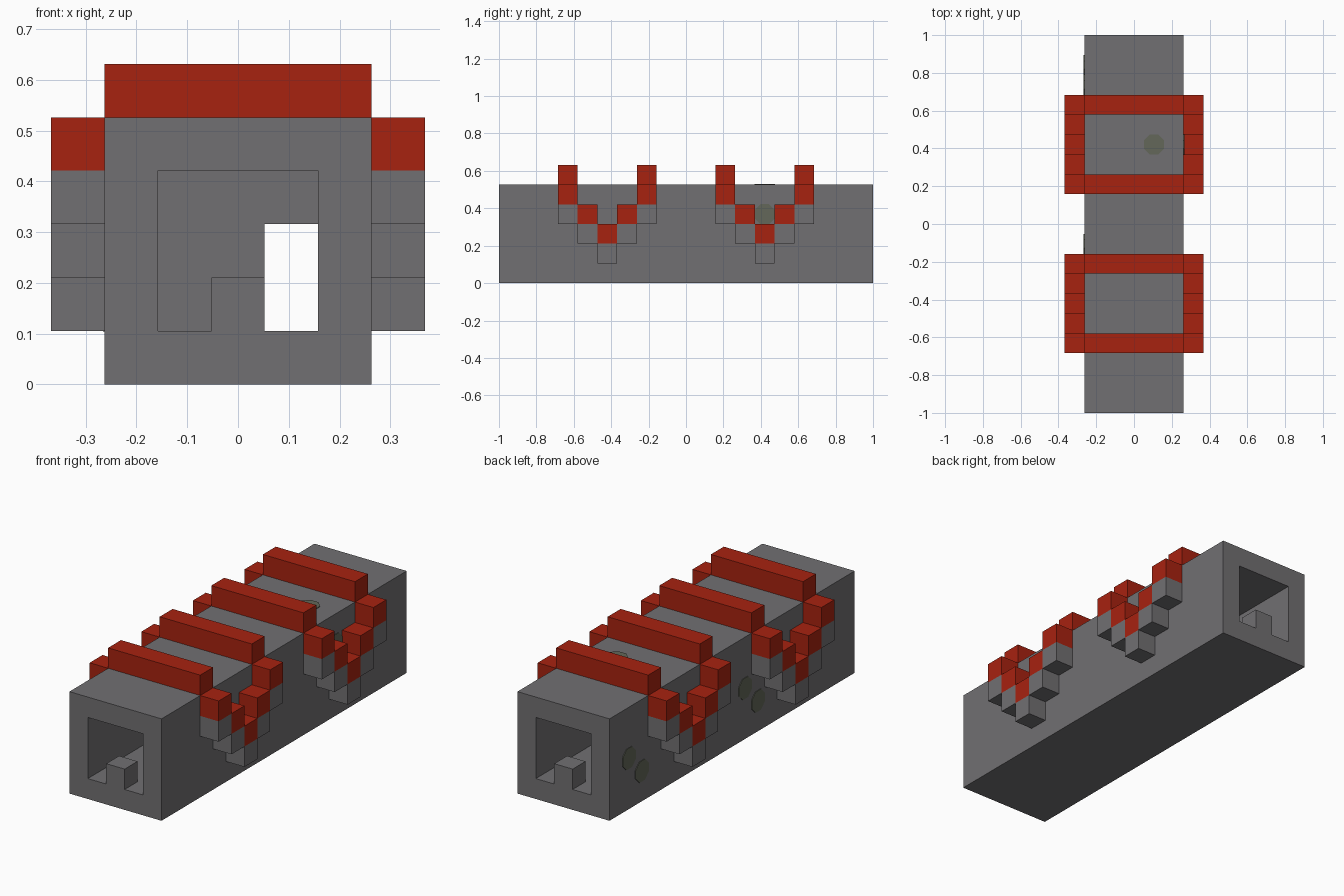
import bpy, bmesh
from mathutils import Vector, Matrix
from math import pi

U = 2 / 19  # one block

cube = bpy.data.objects.get("Cube")
if cube:
    bpy.data.objects.remove(cube, do_unlink=True)


def material(name, rgb):
    m = bpy.data.materials.new(name)
    m.use_nodes = True
    m.diffuse_color = (*rgb, 1)
    m.node_tree.nodes["Principled BSDF"].inputs["Base Color"].default_value = (*rgb, 1)
    return m


STONE = material("grey stone", (0.165, 0.16, 0.168))
RED = material("red trim", (0.39, 0.016, 0.005))
MOSS = material("moss stain", (0.125, 0.135, 0.10))


def finish(name, bm, *mats):
    bmesh.ops.recalc_face_normals(bm, faces=bm.faces)
    mesh = bpy.data.meshes.new(name)
    bm.to_mesh(mesh)
    bm.free()
    for m in mats:
        mesh.materials.append(m)
    ob = bpy.data.objects.new(name, mesh)
    bpy.context.collection.objects.link(ob)
    return ob


def add_box(bm, lo, hi, index=0):
    """Box between two corners given in blocks."""
    lo, hi = Vector(lo) * U, Vector(hi) * U
    mat = Matrix.Translation((lo + hi) / 2) @ Matrix.Diagonal((*(hi - lo), 1))
    verts = bmesh.ops.create_cube(bm, size=1, matrix=mat)["verts"]
    for f in {f for v in verts for f in v.link_faces}:
        f.material_index = index


def box(name, lo, hi, *mats):
    bm = bmesh.new()
    add_box(bm, lo, hi)
    return finish(name, bm, *mats)


def prism(name, profile, y0, y1):
    """Extrude an x-z profile along y."""
    bm = bmesh.new()
    face = bm.faces.new([bm.verts.new((x * U, y0 * U, z * U)) for x, z in profile])
    new = bmesh.ops.extrude_face_region(bm, geom=[face])["geom"]
    bmesh.ops.translate(bm, vec=(0, (y1 - y0) * U, 0),
                        verts=[g for g in new if isinstance(g, bmesh.types.BMVert)])
    return finish(name, bm, STONE)


# Hollow body: two chambers, a partition with a doorway, a step at each mouth
body = box("body", (-2.5, -9.5, 0), (2.5, 9.5, 5), STONE)
mouth = [(-1.5, 1), (-0.5, 1), (-0.5, 2), (0.5, 2), (0.5, 1), (1.5, 1), (1.5, 4), (-1.5, 4)]
cutters = [box("doorway_cutter", (0.5, -1, 1), (1.5, 1, 3), STONE)]
for s in (-1, 1):
    near, far = sorted((0.5 * s, 8.5 * s))
    cutters.append(box("chamber_cutter", (-1.5, near, 1), (1.5, far, 4), STONE))
    cutters.append(prism("mouth_cutter", mouth, 8 * s, 10 * s))

bpy.context.view_layer.objects.active = body
for c in cutters:
    c.hide_render = True
    mod = body.modifiers.new("cut", "BOOLEAN")
    mod.operation, mod.solver, mod.object = "DIFFERENCE", "EXACT", c
    bpy.ops.object.modifier_apply(modifier=mod.name)
    bpy.data.objects.remove(c, do_unlink=True)

# Merge leftover coplanar faces
bm = bmesh.new()
bm.from_mesh(body.data)
bmesh.ops.remove_doubles(bm, verts=bm.verts, dist=1e-5)
bmesh.ops.dissolve_limit(bm, angle_limit=0.01, verts=bm.verts, edges=bm.edges)
bm.to_mesh(body.data)
bm.free()

# Roof bars and the stepped V brackets hanging on each side
for end, yc in (("front", -4), ("back", 4)):
    for k, dy in enumerate((-2, 2)):
        y = yc + dy
        box(f"{end}_roof_bar_{k + 1}", (-2.5, y - 0.5, 5), (2.5, y + 0.5, 6), RED)
    for side, s in (("left", 1), ("right", -1)):
        bm = bmesh.new()
        x0, x1 = sorted((2.5 * s, 3.5 * s))
        for dy in range(-2, 3):
            y, z = yc + dy, 1 + abs(dy)
            add_box(bm, (x0, y - 0.5, z), (x1, y + 0.5, z + 1), 0)
            add_box(bm, (x0, y - 0.5, z + 1), (x1, y + 0.5, z + 2), 1)
        finish(f"{end}_{side}_bracket", bm, STONE, RED)


# Thin moss stains on the outer faces
def moss(name, centres, axis):
    bm = bmesh.new()
    turn = Matrix.Rotation(pi / 2, 4, "Y") if axis == "x" else Matrix()
    for c in centres:
        bmesh.ops.create_cone(bm, cap_ends=True, segments=8, radius1=0.55 * U, radius2=0.55 * U,
                              depth=0.006, matrix=Matrix.Translation(Vector(c) * U) @ turn
                              @ Matrix.Rotation(pi / 8, 4, "Z"))
    finish(name, bm, MOSS)


moss("left_moss", [(2.5, 4, 3.5)], "x")
moss("roof_moss", [(1, 4, 5)], "z")
moss("floor_moss", [(-1, -2, 0.03)], "z")
moss("right_back_moss", [(-2.5, 8, 2.5), (-2.5, 7, 1.5)], "x")
moss("right_front_moss", [(-2.5, -1, 2.5), (-2.5, -2, 1.5)], "x")
